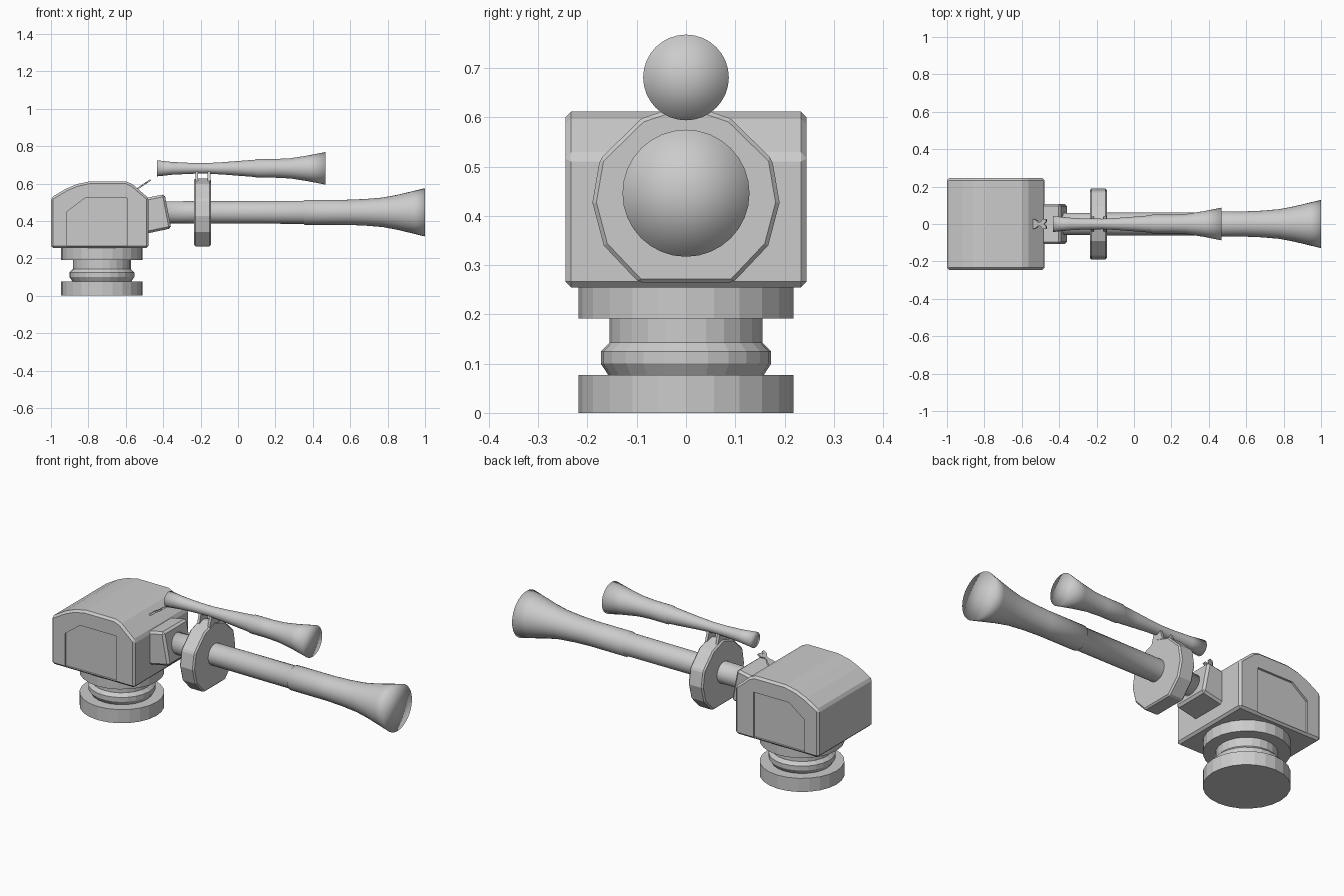
import bpy, bmesh, math

if "Cube" in bpy.data.objects:
    bpy.data.objects.remove(bpy.data.objects["Cube"])

grey = bpy.data.materials.new("light grey")
grey.diffuse_color = (0.6, 0.6, 0.6, 1)
grey.use_nodes = True
grey.node_tree.nodes["Principled BSDF"].inputs["Base Color"].default_value = grey.diffuse_color


def finish(name, bm, smooth=False, bevel=0):
    bmesh.ops.recalc_face_normals(bm, faces=bm.faces)
    for f in bm.faces:
        f.smooth = smooth
    me = bpy.data.meshes.new(name)
    bm.to_mesh(me)
    bm.free()
    me.materials.append(grey)
    ob = bpy.data.objects.new(name, me)
    bpy.context.collection.objects.link(ob)
    if bevel:
        m = ob.modifiers.new("bevel", 'BEVEL')
        m.width, m.segments, m.limit_method = bevel, 1, 'ANGLE'
        m.angle_limit = math.radians(35)
    return ob


def lathe(name, prof, place, sides, smooth=False):
    """Revolve (radius, distance) points; place(u, v, w) maps to xyz."""
    bm = bmesh.new()
    rings = []
    for r, w in prof:
        n = sides if r > 0 else 1
        rings.append([bm.verts.new(place(r * math.cos(2 * math.pi * i / sides),
                                         r * math.sin(2 * math.pi * i / sides), w))
                      for i in range(n)])
    for a, b in zip(rings, rings[1:]):
        for i in range(sides):
            j = (i + 1) % sides
            quad = [a[i % len(a)], a[j % len(a)], b[j % len(b)], b[i % len(b)]]
            bm.faces.new(list(dict.fromkeys(quad)))
    return finish(name, bm, smooth)


def prism(name, pts, place, lo, hi, bevel=0):
    """Extrude a 2D outline from lo to hi."""
    bm = bmesh.new()
    a = [bm.verts.new(place(u, v, lo)) for u, v in pts]
    b = [bm.verts.new(place(u, v, hi)) for u, v in pts]
    bm.faces.new(a)
    bm.faces.new(b)
    for i in range(len(pts)):
        j = (i + 1) % len(pts)
        bm.faces.new([a[i], a[j], b[j], b[i]])
    return finish(name, bm, bevel=bevel)


def side(u, v, w):      # outline in xz, extruded along y
    return (u, w, v)


def facing(u, v, w):    # outline in yz, extruded along x
    return (w, u, v)


# Round pedestal with waisted, collared neck
lathe("pedestal",
      [(0, 0), (.218, 0), (.218, .077), (.158, .077), (.173, .1), (.173, .125),
       (.155, .143), (.155, .192), (.218, .192), (.218, .26), (0, .26)],
      lambda u, v, w: (u - .7275, v, w), 24)

# Main housing with rounded roof
body = prism("housing",
             [(-1, .255), (-1, .524), (-.92, .572), (-.86, .597), (-.79, .612),
              (-.6, .612), (-.565, .597), (-.478, .522), (-.478, .255)],
             side, -.245, .245, bevel=.012)

# Recessed panel on both flanks
panel = [(-.914, .266), (-.914, .45), (-.818, .522), (-.594, .522), (-.594, .266)]
for s in (-1, 1):
    cut = prism("panel_cutter", panel, side, *sorted((s * .233, s * .3)))
    cut.hide_render = True
    m = body.modifiers.new("panel", 'BOOLEAN')
    m.operation, m.object, m.solver = 'DIFFERENCE', cut, 'EXACT'
    bpy.context.view_layer.objects.active = body
    for mod in [x.name for x in body.modifiers]:
        bpy.ops.object.modifier_apply(modifier=mod)
    bpy.data.objects.remove(cut)

# Tilted barrel mount
prism("barrel_mount", [(-.5, .33), (-.5, .521), (-.392, .543), (-.357, .36)],
      side, -.107, .107, bevel=.012)

# Eleven-sided collar around the barrel
half = [(.09, .598), (.175, .515), (.19, .427), (.167, .34), (.095, .264)]
prism("collar", [(0, .628)] + half + [(-y, z) for y, z in reversed(half)],
      facing, -.236, -.145, bevel=.008)

# Main barrel and upper tube, both flared, with softly shaded ends
lathe("main_barrel",
      [(0, -.42), (.058, -.42), (.06, -.2), (.0615, .35), (.067, .355), (.067, .58),
       (.071, .68), (.079, .775), (.093, .85), (.112, .93), (.129, 1), (0, 1)],
      lambda u, v, w: (w, u, v + .446), 32, True)
lathe("upper_tube",
      [(0, -.434), (.043, -.434), (.034, -.35), (.029, -.25), (.028, -.17),
       (.033, -.08), (.04, .01), (.046, .09), (.05, .097), (.05, .2), (.054, .28),
       (.068, .37), (.087, .467), (0, .467)],
      lambda u, v, w: (w, u, v + .681), 32, True)

# Two small brackets that hold the upper tube
for x in (-.228, -.162):
    prism("tube_bracket", [(-.045, .6), (-.025, .665), (.025, .665), (.045, .6)],
          facing, x, x + .014)

# Sloping bow-tie sight plate with forked tip
bow = [(0, .027), (.25, .022), (.42, .01), (.6, .01), (.75, .027), (1, .027), (1, .012)]
prism("sight_plate", bow + [(.82, 0)] + [(t, -y) for t, y in reversed(bow)],
      lambda t, y, w: (-.54 + .075 * t - .5 * w, y, .565 + .05 * t + .8 * w), 0, .01)
